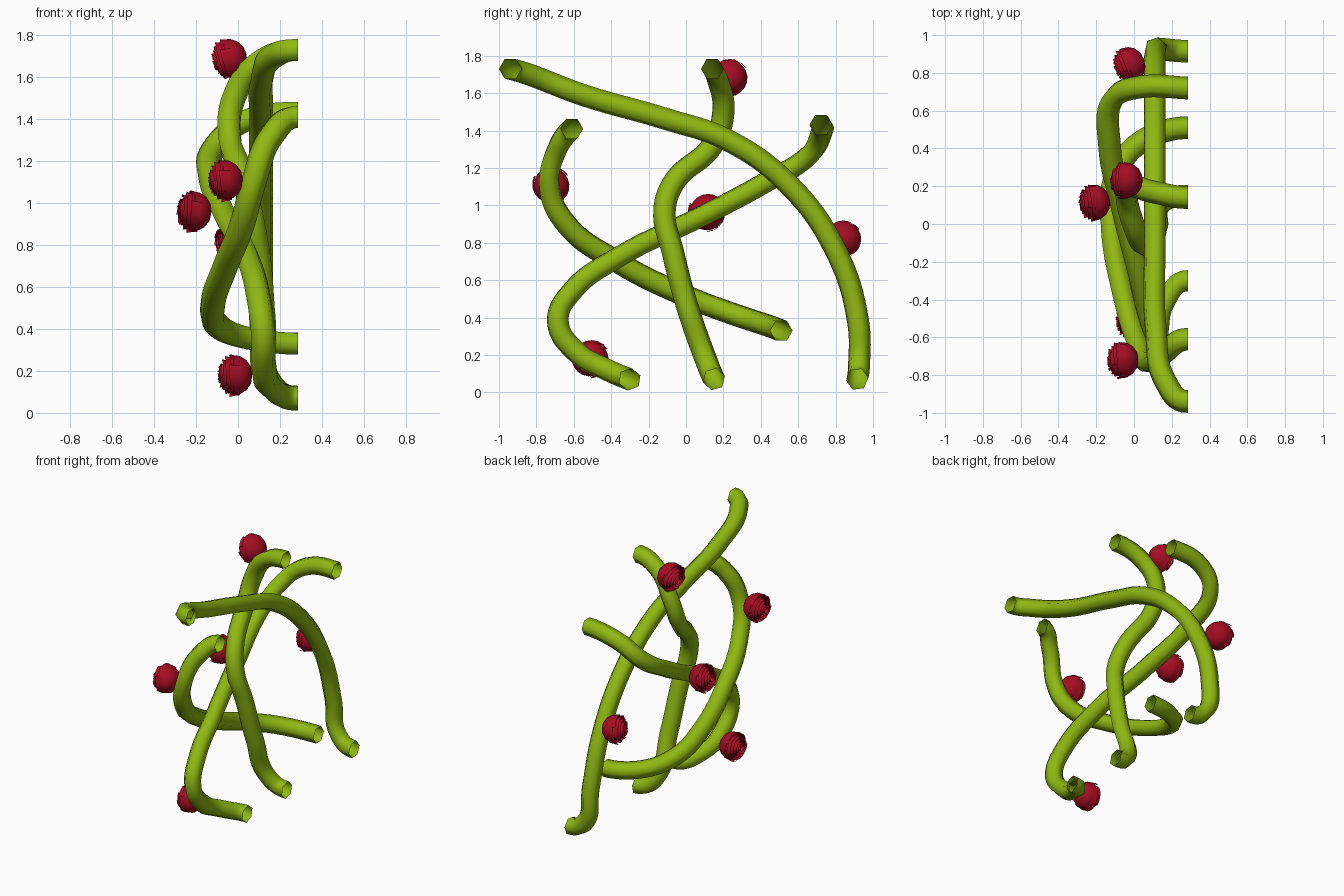
import bpy, bmesh, math
from mathutils import Vector

if "Cube" in bpy.data.objects:
    bpy.data.objects.remove(bpy.data.objects["Cube"])


def material(name, color):
    m = bpy.data.materials.new(name)
    m.diffuse_color = (*color, 1)
    m.use_nodes = True
    m.node_tree.nodes["Principled BSDF"].inputs["Base Color"].default_value = m.diffuse_color
    return m


GREEN = material("vine green", (0.28, 0.48, 0.006))
RED = material("rose red", (0.38, 0.004, 0.017))
WALL_X = 0.285   # plane where every vine end meets the wall


def vine(name, pts, radius=0.06):
    """Open six-sided tube through pts, both ends leaving along +x."""
    cu = bpy.data.curves.new(name + "_path", 'CURVE')
    cu.dimensions = '3D'
    cu.resolution_u = 8
    cu.bevel_depth = radius
    cu.bevel_resolution = 1
    sp = cu.splines.new('BEZIER')
    sp.bezier_points.add(len(pts) - 1)
    for i, (bp, p) in enumerate(zip(sp.bezier_points, pts)):
        bp.co = p
        if i in (0, len(pts) - 1):
            bp.handle_left_type = bp.handle_right_type = 'FREE'
            s = 1 if i == 0 else -1
            bp.handle_left = Vector(p) + Vector((0.07 * s, 0, 0))
            bp.handle_right = Vector(p) - Vector((0.07 * s, 0, 0))
        else:
            bp.handle_left_type = bp.handle_right_type = 'AUTO'
    tmp = bpy.data.objects.new(name + "_path", cu)
    bpy.context.collection.objects.link(tmp)
    bpy.context.view_layer.update()
    deps = bpy.context.evaluated_depsgraph_get()
    me = bpy.data.meshes.new_from_object(tmp.evaluated_get(deps))
    bpy.data.objects.remove(tmp)
    me.materials.clear()
    me.materials.append(GREEN)
    for f in me.polygons:
        f.use_smooth = True
        f.material_index = 0
    ob = bpy.data.objects.new(name, me)
    bpy.context.collection.objects.link(ob)


# Long vine arching over the others
vine("vine_arch", [
    (WALL_X, -0.94, 1.73), (0.17, -0.84, 1.70), (0.115, -0.55, 1.59),
    (0.11, -0.1, 1.46), (0.11, 0.22, 1.35), (0.11, 0.55, 1.11),
    (0.11, 0.80, 0.76), (0.115, 0.92, 0.38), (0.15, 0.925, 0.14),
    (WALL_X, 0.915, 0.07)])
# Upright vine in the middle
vine("vine_middle", [
    (WALL_X, 0.14, 1.73), (0.10, 0.17, 1.67), (-0.02, 0.20, 1.50),
    (-0.04, 0.14, 1.32), (0.02, -0.06, 1.13), (0.06, -0.115, 0.97),
    (0.10, -0.07, 0.75), (0.125, 0.01, 0.45), (0.16, 0.12, 0.14),
    (WALL_X, 0.15, 0.07)])
# Vine rising across to the right
vine("vine_rising", [
    (WALL_X, 0.72, 1.43), (0.03, 0.725, 1.39), (-0.11, 0.66, 1.27),
    (-0.13, 0.42, 1.12), (-0.06, 0.08, 0.94), (0.05, -0.35, 0.73),
    (0.10, -0.61, 0.54), (0.12, -0.685, 0.38), (0.125, -0.58, 0.21),
    (0.16, -0.42, 0.12), (WALL_X, -0.30, 0.07)])
# Vine falling across to the right
vine("vine_falling", [
    (WALL_X, -0.61, 1.41), (0.16, -0.68, 1.32), (0.075, -0.73, 1.10),
    (0.02, -0.64, 0.90), (-0.06, -0.37, 0.70), (-0.12, 0.0, 0.515),
    (-0.10, 0.25, 0.42), (0.03, 0.43, 0.36), (WALL_X, 0.51, 0.33)])


def rose_mesh():
    """Rounded base with nested, overlapping petals opening along +z."""
    bm = bmesh.new()

    def sweep(profile, a0, a1, n, grow=0.0, lift=0.0):
        rows = []
        for i in range(n + 1):
            t = i / n
            a = a0 + (a1 - a0) * t
            k = 1 + grow * (t - 0.5)
            rows.append([bm.verts.new((r * k * math.cos(a), r * k * math.sin(a),
                                       z + (lift * t if j else 0)))
                         for j, (r, z) in enumerate(profile)])
        for p, q in zip(rows, rows[1:]):
            for j in range(len(profile) - 1):
                bm.faces.new((p[j], q[j], q[j + 1], p[j + 1]))

    # base bowl, closed by an inner dome
    sweep([(0.0005, -0.078), (0.04, -0.072), (0.072, -0.05), (0.09, -0.02),
           (0.094, 0.01), (0.07, 0.03), (0.03, 0.05), (0.0005, 0.055)],
          0, 2 * math.pi, 20)
    # petal rings from the outside in
    rings = [(0.093, -0.02, 0.022), (0.083, 0.0, 0.042), (0.068, 0.015, 0.057),
             (0.051, 0.025, 0.068), (0.034, 0.035, 0.074), (0.017, 0.04, 0.077)]
    for k, (r, z0, z1) in enumerate(rings):
        for p in range(3):
            a = p * math.tau / 3 + k * 0.8
            sweep([(r * 0.96, z0), (r, (z0 + z1) / 2), (r + 0.005, z1)],
                  a, a + 2.6, 8, 0.14, 0.010)
    bmesh.ops.remove_doubles(bm, verts=bm.verts, dist=0.0012)
    me = bpy.data.meshes.new("rose")
    bm.to_mesh(me)
    bm.free()
    me.materials.append(RED)
    return me


# Roses: centre and facing direction
mesh = rose_mesh()
for i, (pos, face) in enumerate([
        ((-0.035, 0.23, 1.69), (-1, 0.1, -0.25)),
        ((-0.055, -0.72, 1.11), (-1, 0, -0.08)),
        ((-0.205, 0.115, 0.96), (-1, -0.1, 0.08)),
        ((-0.01, -0.51, 0.18), (-1, 0, 0)),
        ((-0.02, 0.845, 0.82), (-1, -0.35, 0))]):
    ob = bpy.data.objects.new(f"rose_{i + 1}", mesh)
    bpy.context.collection.objects.link(ob)
    ob.location = pos
    ob.rotation_euler = Vector(face).to_track_quat('Z', 'Y').to_euler()
    ob.select_set(True)
    bpy.context.view_layer.objects.active = ob
bpy.ops.object.shade_smooth_by_angle(angle=math.radians(35))
